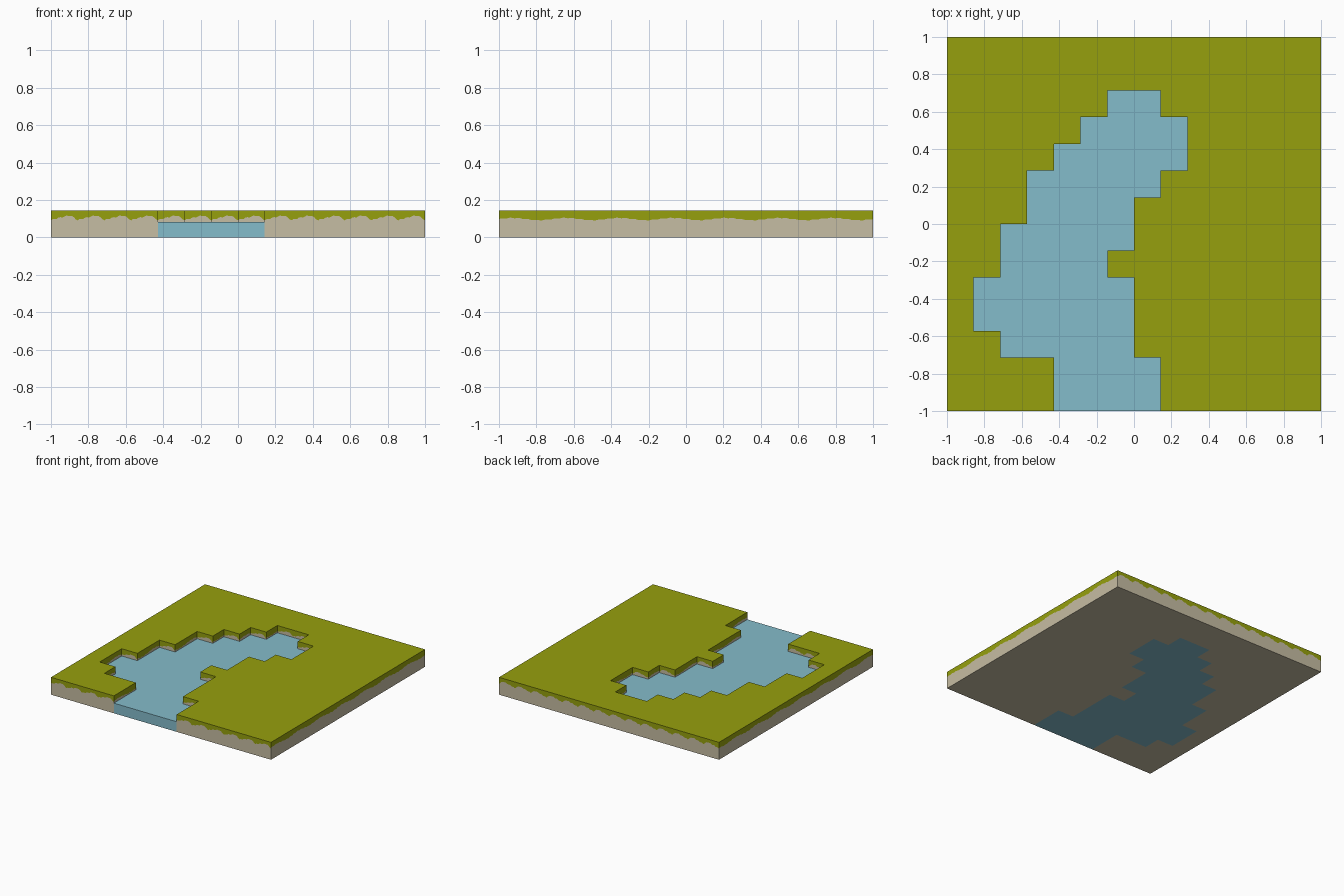
import bpy, bmesh, math

if "Cube" in bpy.data.objects:
    bpy.data.objects.remove(bpy.data.objects["Cube"])

N = 14                 # cells per side
C = 2 / N              # cell size
TOP = C                # ground height
WATER_Z = 0.083
# river: (first column, end column) for each row, from the front edge back
RIVER = [(4, 8), (4, 8), (2, 7), (1, 7), (1, 7), (2, 6),
         (2, 7), (3, 7), (3, 8), (4, 9), (5, 9), (6, 8)]


def material(name, rgb):
    lin = [((c / 255 + 0.055) / 1.055) ** 2.4 if c > 10 else c / 255 / 12.92 for c in rgb]
    m = bpy.data.materials.new(name)
    m.diffuse_color = (*lin, 1)
    m.use_nodes = True
    m.node_tree.nodes["Principled BSDF"].inputs["Base Color"].default_value = m.diffuse_color
    return m


grass = material("grass_green", (150, 160, 13))
dirt = material("pale_dirt", (198, 189, 163))
water = material("water_blue", (132, 188, 203))


def is_river(i, j):
    return 0 <= j < len(RIVER) and RIVER[j][0] <= i < RIVER[j][1]


def is_inside(i, j):
    return 0 <= i < N and 0 <= j < N


def fringe(x, y, along_x):
    """Height of the ragged grass edge on a wall."""
    if along_x:            # one pointed hump per cell
        f = ((x + 1) / C) % 1
        hump = f / 0.7 if f < 0.7 else (1 - f) / 0.3
        return 0.091 + 0.027 * hump ** 0.8 + 0.003 * math.sin(f * 8 * math.pi)
    f = (y + 1) / C        # gentle wave over two cells
    return 0.098 + 0.006 * math.sin(f * math.pi) + 0.002 * math.sin(f * 6 * math.pi)


def add_face(bm, pts, mat=0):
    bm.faces.new([bm.verts.new(p) for p in pts]).material_index = mat


def slab(bm, i, j, z, mat, up):
    x, y = -1 + i * C, -1 + j * C
    pts = [(x, y, z), (x + C, y, z), (x + C, y + C, z), (x, y + C, z)]
    add_face(bm, pts if up else pts[::-1], mat)


def wall_ends(i, j, nx, ny):
    """Left and right ends of a cell side, seen from outside."""
    cx, cy = -1 + (i + 0.5) * C, -1 + (j + 0.5) * C
    mx, my = cx + nx * C / 2, cy + ny * C / 2
    tx, ty = -ny * C / 2, nx * C / 2
    return (mx - tx, my - ty), (mx + tx, my + ty)


def ground_wall(bm, i, j, nx, ny, steps=14):
    (ax, ay), (bx, by) = wall_ends(i, j, nx, ny)
    line = []
    for k in range(steps + 1):
        t = k / steps
        x, y = ax + (bx - ax) * t, ay + (by - ay) * t
        line.append((x, y, fringe(x, y, ny != 0)))
    add_face(bm, [(ax, ay, 0), (bx, by, 0)] + line[::-1], 1)
    add_face(bm, line + [(bx, by, TOP), (ax, ay, TOP)], 0)


def finish(bm, name, mats):
    bmesh.ops.remove_doubles(bm, verts=bm.verts[:], dist=1e-5)
    me = bpy.data.meshes.new(name)
    bm.to_mesh(me)
    bm.free()
    for m in mats:
        me.materials.append(m)
    bpy.context.collection.objects.link(bpy.data.objects.new(name, me))


SIDES = [(1, 0), (-1, 0), (0, 1), (0, -1)]
land_bm, river_bm = bmesh.new(), bmesh.new()
for i in range(N):
    for j in range(N):
        if is_river(i, j):
            # river: surface, underside and the open front end
            slab(river_bm, i, j, WATER_Z, 0, True)
            slab(river_bm, i, j, 0, 0, False)
            for nx, ny in SIDES:
                if not is_inside(i + nx, j + ny):
                    (ax, ay), (bx, by) = wall_ends(i, j, nx, ny)
                    add_face(river_bm, [(ax, ay, 0), (bx, by, 0),
                                        (bx, by, WATER_Z), (ax, ay, WATER_Z)])
        else:
            # land: grass top, dirt underside, fringed walls at every edge
            slab(land_bm, i, j, TOP, 0, True)
            slab(land_bm, i, j, 0, 1, False)
            for nx, ny in SIDES:
                if not is_inside(i + nx, j + ny) or is_river(i + nx, j + ny):
                    ground_wall(land_bm, i, j, nx, ny)

finish(land_bm, "grass_land", [grass, dirt])
finish(river_bm, "river_water", [water])
